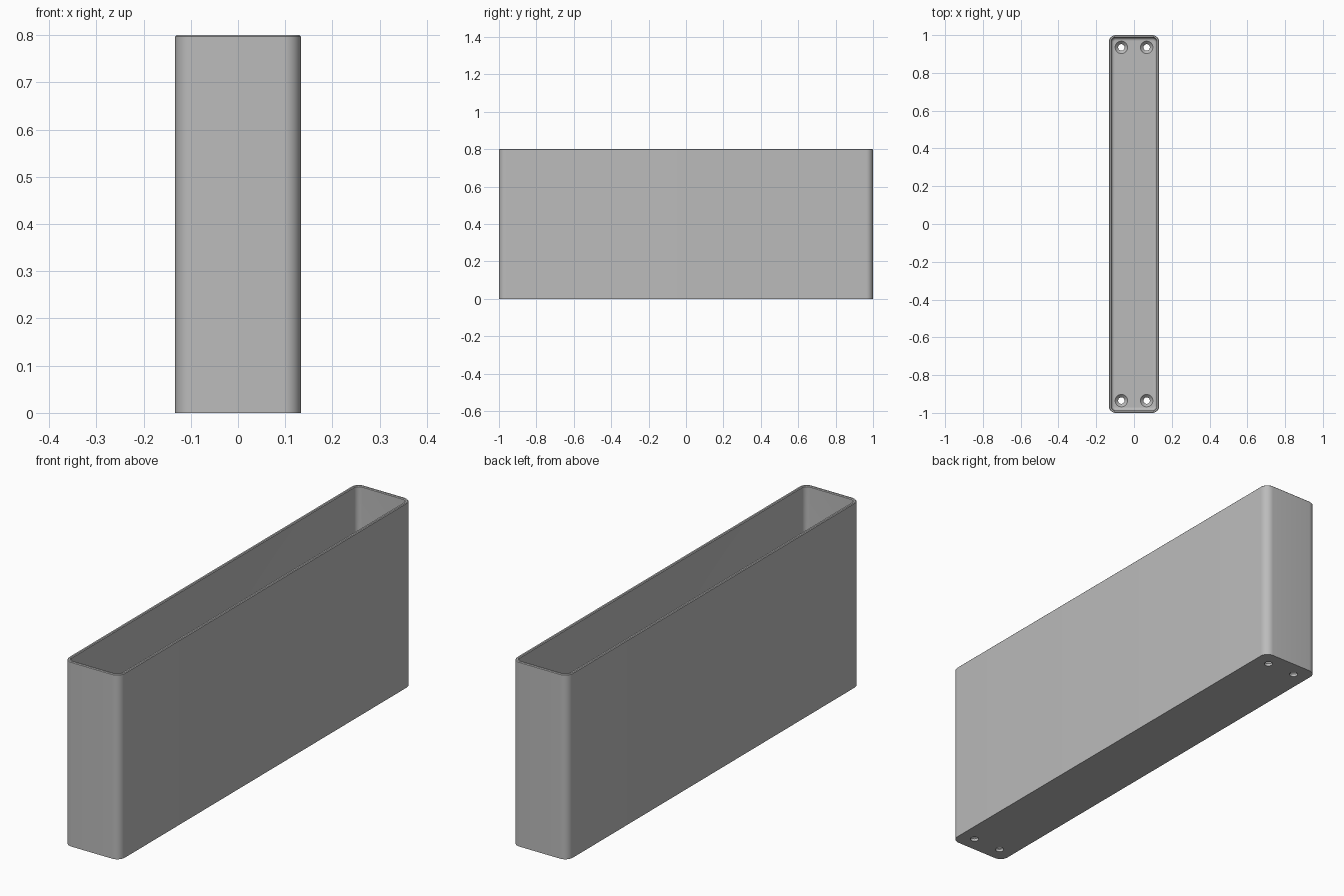
import bpy, bmesh, math

cube = bpy.data.objects.get("Cube")
if cube:
    bpy.data.objects.remove(cube)

HALF_X, HALF_Y, HEIGHT = 0.133, 1.0, 0.8
CORNER, WALL, FLOOR, FILLET = 0.036, 0.013, 0.027, 0.016
STEPS = 10

grey = bpy.data.materials.new("plain grey")
grey.use_nodes = True
colour = (0.5, 0.5, 0.5, 1)
grey.diffuse_color = colour
grey.node_tree.nodes["Principled BSDF"].inputs["Base Color"].default_value = colour


def make_object(name, bm):
    bmesh.ops.recalc_face_normals(bm, faces=bm.faces)
    mesh = bpy.data.meshes.new(name)
    bm.to_mesh(mesh)
    bm.free()
    mesh.materials.append(grey)
    obj = bpy.data.objects.new(name, mesh)
    bpy.context.collection.objects.link(obj)
    return obj


def rounded_ring(bm, inset, z):
    """Rounded rectangle inset from the outer wall."""
    r = CORNER - inset
    cx, cy = HALF_X - CORNER, HALF_Y - CORNER
    ring = []
    for q, (sx, sy) in enumerate([(1, 1), (-1, 1), (-1, -1), (1, -1)]):
        for i in range(STEPS + 1):
            a = (q + i / STEPS) * math.pi / 2
            ring.append(bm.verts.new((sx * cx + r * math.cos(a), sy * cy + r * math.sin(a), z)))
    return ring


def circle_ring(bm, x, y, r, z, n=32):
    return [bm.verts.new((x + r * math.cos(math.tau * i / n),
                          y + r * math.sin(math.tau * i / n), z)) for i in range(n)]


def loft(bm, rings):
    """Skin consecutive rings and cap both ends."""
    for a, b in zip(rings, rings[1:]):
        n = len(a)
        for i in range(n):
            j = (i + 1) % n
            bm.faces.new((a[i], a[j], b[j], b[i]))
    bm.faces.new(rings[0])
    bm.faces.new(rings[-1])


# Open tray: outer wall, slightly eased rim, inner wall, floor fillet
EASE = 0.003
profile = [(0, 0), (0, HEIGHT - EASE), (EASE, HEIGHT), (WALL - EASE, HEIGHT), (WALL, HEIGHT - EASE)]
for i in range(7):
    a = i / 6 * math.pi / 2
    profile.append((WALL + FILLET * (1 - math.cos(a)), FLOOR + FILLET * (1 - math.sin(a))))
bm = bmesh.new()
loft(bm, [rounded_ring(bm, inset, z) for inset, z in profile])
tray = make_object("open_tray", bm)

# Four countersunk screw holes through the floor
bm = bmesh.new()
for x in (-0.067, 0.067):
    for y in (-0.935, 0.935):
        sections = [(0.017, -0.02), (0.017, 0.011), (0.033, FLOOR), (0.033, FLOOR + 0.02)]
        loft(bm, [circle_ring(bm, x, y, r, z) for r, z in sections])
cutter = make_object("screw_hole_cutter", bm)
cutter.hide_render = True

cut = tray.modifiers.new("screw holes", "BOOLEAN")
cut.operation = "DIFFERENCE"
cut.solver = "EXACT"
cut.object = cutter
bpy.context.view_layer.objects.active = tray
tray.select_set(True)
bpy.ops.object.modifier_apply(modifier=cut.name)
bpy.data.objects.remove(cutter)
bpy.ops.object.shade_smooth_by_angle(angle=math.radians(30))
